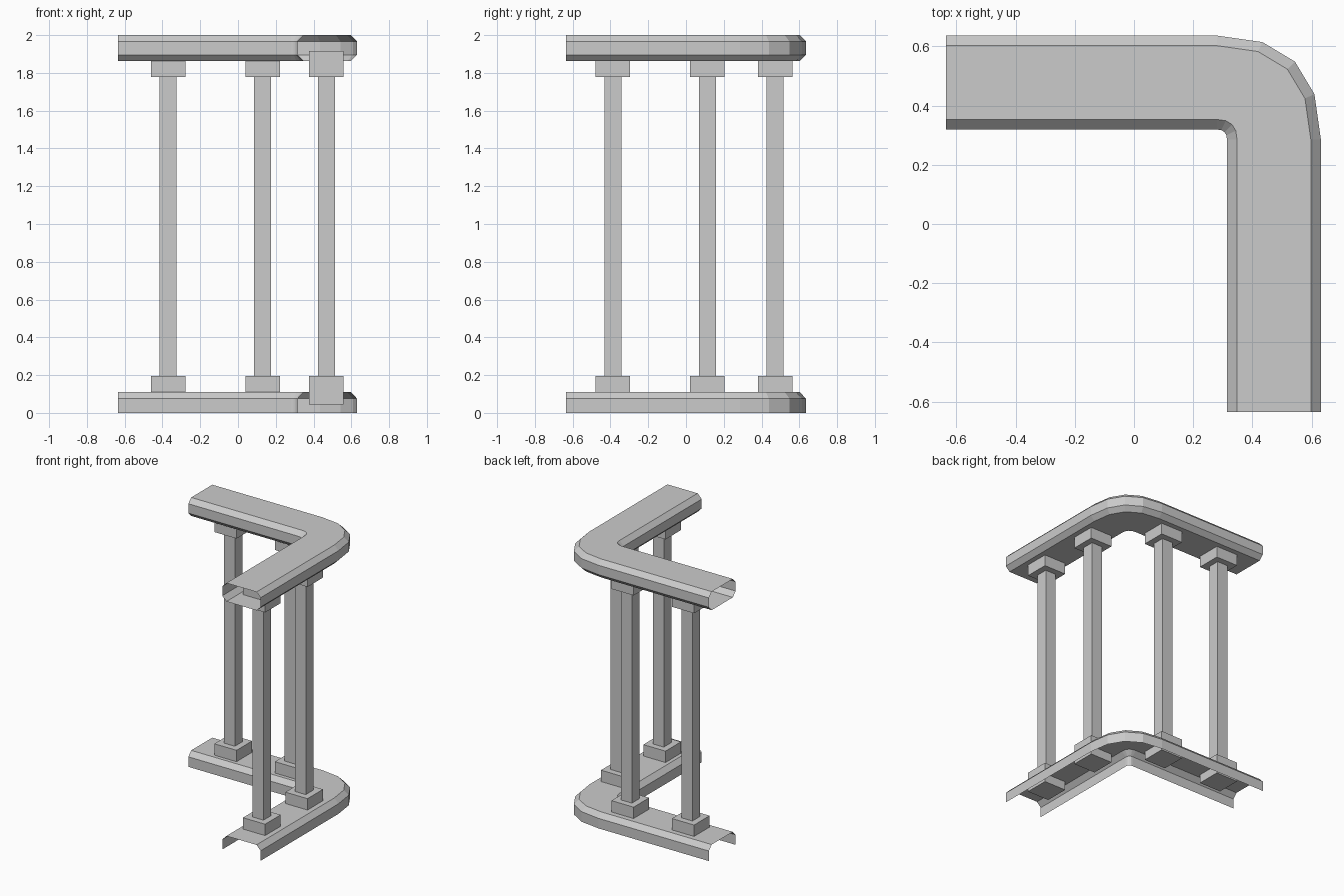
import bpy, bmesh

if "Cube" in bpy.data.objects:
    bpy.data.objects.remove(bpy.data.objects["Cube"])

CX, CY = 0.28, 0.285     # pivot of the bend
END = -0.634             # free ends of both arms
RI, RO, CH = 0.034, 0.351, 0.034   # inner / outer offset from pivot, chamfer


def stations():
    """Each station maps an offset r to an (x, y) point along the L path."""
    yield lambda r: (END, CY + r)
    for i in range(5):
        t = i / 4
        a, b = 3 * (1 - t) ** 2 * t, 3 * (1 - t) * t ** 2
        u = a * 0.667 + b + t ** 3
        v = (1 - t) ** 3 + a + b * 0.667
        yield lambda r, u=u, v=v: (CX + r * u, CY + r * v)
    yield lambda r: (CX + r, END)


def make_rail(name, profile, closed):
    bm = bmesh.new()
    rings = [[bm.verts.new((*s(r), z)) for r, z in profile] for s in stations()]
    n = len(profile)
    for a, b in zip(rings, rings[1:]):
        for i in range(n if closed else n - 1):
            j = (i + 1) % n
            bm.faces.new((a[i], b[i], b[j], a[j]))
    me = bpy.data.meshes.new(name)
    bm.to_mesh(me)
    bm.free()
    bpy.context.collection.objects.link(bpy.data.objects.new(name, me))


def make_box(name, x, y, z0, z1, width):
    bpy.ops.mesh.primitive_cube_add(size=1, location=(x, y, (z0 + z1) / 2))
    ob = bpy.context.object
    ob.name = name
    ob.scale = (width, width, z1 - z0)


# Bottom rail: open underneath and at the ends
make_rail("bottom_rail", [(RI, 0), (RI, 0.075), (RI + CH, 0.11),
                          (RO - CH, 0.11), (RO, 0.075), (RO, 0)], False)

# Handrail: eight-sided tube with open ends
make_rail("handrail", [(RI, 1.896), (RI, 1.966), (RI + CH, 2.0), (RO - CH, 2.0),
                       (RO, 1.966), (RO, 1.896), (RO - CH, 1.862),
                       (RI + CH, 1.862)], True)

# Square balusters with a block at the foot and the head
posts = [(-0.37, 0.472), (0.13, 0.472), (0.468, 0.113), (0.468, -0.387)]
for i, (x, y) in enumerate(posts, 1):
    make_box(f"baluster_{i}", x, y, 0.195, 1.777, 0.09)
    make_box(f"foot_block_{i}", x, y, 0.045, 0.195, 0.183)
    make_box(f"head_block_{i}", x, y, 1.777, 1.917, 0.183)
